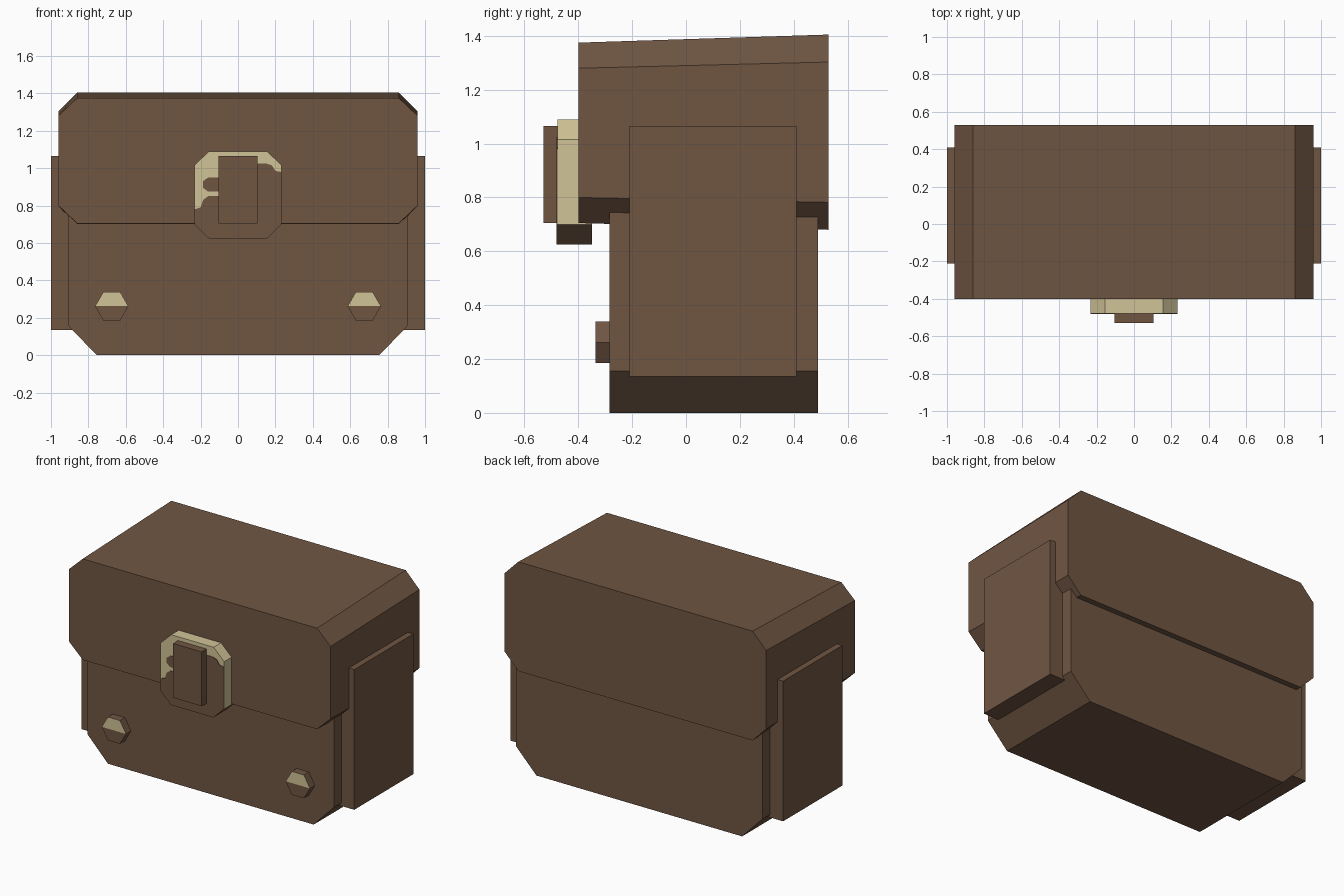
import bpy, bmesh, math

cube = bpy.data.objects.get("Cube")
if cube:
    bpy.data.objects.remove(cube)


def material(name, rgb):
    m = bpy.data.materials.new(name)
    m.use_nodes = True
    m.diffuse_color = (*rgb, 1)
    m.node_tree.nodes["Principled BSDF"].inputs["Base Color"].default_value = (*rgb, 1)
    return m


BROWN = material("brown leather", (0.16, 0.092, 0.055))
TAN = material("pale brass", (0.64, 0.55, 0.31))


def loft(name, front, back, y0, y1, mats, paint=None):
    """Solid between a front and a back outline, both given as (x, z) points."""
    bm = bmesh.new()
    a = [bm.verts.new((x, y0, z)) for x, z in front]
    b = [bm.verts.new((x, y1, z)) for x, z in back]
    n = len(a)
    cap = bm.faces.new(a)
    bm.faces.new(b[::-1])
    for i in range(n):
        j = (i + 1) % n
        bm.faces.new((a[j], a[i], b[i], b[j]))
    bmesh.ops.recalc_face_normals(bm, faces=bm.faces)
    if paint:
        paint(bm, cap, a)
    me = bpy.data.meshes.new(name)
    bm.to_mesh(me)
    bm.free()
    for m in mats:
        me.materials.append(m)
    ob = bpy.data.objects.new(name, me)
    bpy.context.collection.objects.link(ob)
    return ob


def chamfered(hx, z0, z1, cx, cz):
    """Rectangle outline with cut corners."""
    right = [(hx - cx, z0), (hx, z0 + cz), (hx, z1 - cz), (hx - cx, z1)]
    return right + [(-x, z) for x, z in right[::-1]]


def rect(x0, x1, z0, z1):
    return [(x0, z0), (x1, z0), (x1, z1), (x0, z1)]


# Main case and the slightly flared lid
case = chamfered(0.905, 0, 1.2, 0.15, 0.155)
loft("case_body", case, case, -0.285, 0.49, [BROWN])
loft("lid", chamfered(0.96, 0.705, 1.375, 0.1, 0.095),
     chamfered(0.96, 0.68, 1.405, 0.1, 0.102), -0.4, 0.53, [BROWN])

# Side pads
for side, s in (("left", 1), ("right", -1)):
    pad = rect(min(s * 0.88, s), max(s * 0.88, s), 0.135, 1.065)
    loft(side + "_side_pad", pad, pad, -0.21, 0.41, [BROWN])


# Clasp plate: underside is leather coloured
def paint_underside(bm, cap, ring):
    for f in bm.faces:
        f.material_index = 1 if f.normal.z < -0.5 else 0


plate = chamfered(0.233, 0.625, 1.09, 0.077, 0.075)
loft("clasp_plate", plate, plate, -0.478, -0.35, [TAN, BROWN], paint_underside)

# Worn leather-coloured area on the clasp front
worn = [(0.156, 0.625), (0.233, 0.7), (0.233, 0.98), (0.2, 0.985), (0.18, 1.015),
        (0.15, 1.025), (0.08, 1.025), (-0.08, 0.95), (-0.16, 0.95), (-0.187, 0.93),
        (-0.187, 0.895), (-0.16, 0.875), (-0.08, 0.875), (-0.08, 0.85), (-0.16, 0.85),
        (-0.187, 0.83), (-0.2, 0.79), (-0.233, 0.78), (-0.233, 0.7), (-0.156, 0.625)]
loft("clasp_worn_face", worn, worn, -0.481, -0.477, [BROWN])

buckle = rect(-0.105, 0.105, 0.705, 1.065)
loft("clasp_buckle", buckle, buckle, -0.53, -0.47, [BROWN])


# Hexagonal studs with a brass upper half on the front
def paint_stud(bm, cap, ring):
    bmesh.utils.face_split(cap, ring[0], ring[3])
    for f in bm.faces:
        if f.normal.y < -0.9 and f.calc_center_median().z > 0.262:
            f.material_index = 1


for side, cx in (("left", 0.675), ("right", -0.675)):
    hexagon = [(cx + 0.089 * math.cos(i * math.pi / 3),
                0.262 + 0.089 * math.sin(i * math.pi / 3)) for i in range(6)]
    loft(side + "_stud", hexagon, hexagon, -0.337, -0.27, [BROWN, TAN], paint_stud)
